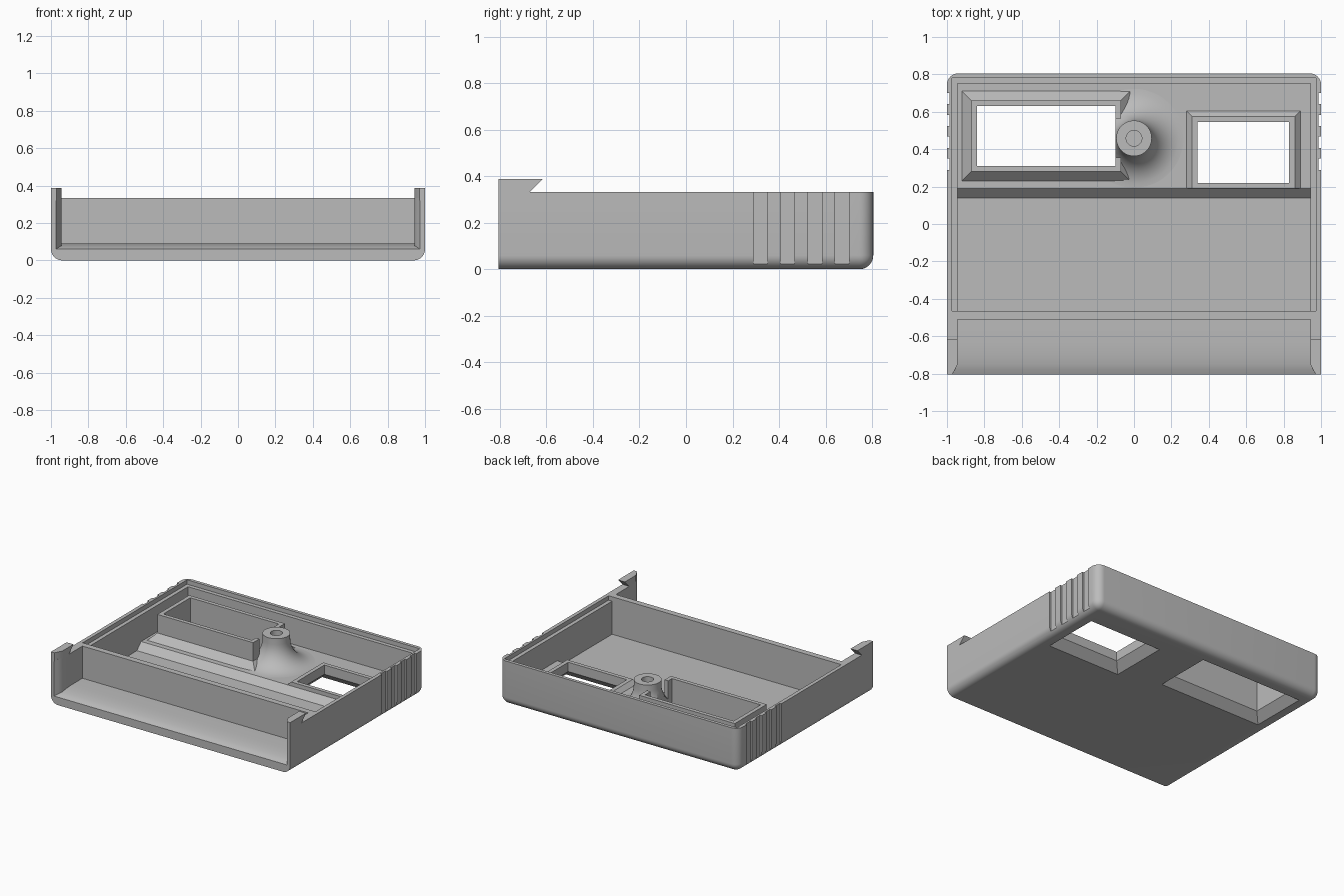
import bpy, bmesh, math
from mathutils import Vector, Matrix

if "Cube" in bpy.data.objects:
    bpy.data.objects.remove(bpy.data.objects["Cube"], do_unlink=True)

grey = bpy.data.materials.new("plain grey plastic")
grey.use_nodes = True
grey.diffuse_color = (0.5, 0.5, 0.5, 1)
grey.node_tree.nodes["Principled BSDF"].inputs["Base Color"].default_value = (0.5, 0.5, 0.5, 1)


def make_object(name, bm):
    bmesh.ops.recalc_face_normals(bm, faces=bm.faces[:])
    mesh = bpy.data.meshes.new(name)
    bm.to_mesh(mesh)
    bm.free()
    mesh.materials.append(grey)
    obj = bpy.data.objects.new(name, mesh)
    bpy.context.collection.objects.link(obj)
    return obj


def loft(name, sections):
    """Closed solid through matching rings of points."""
    bm = bmesh.new()
    rings = [[bm.verts.new(p) for p in ring] for ring in sections]
    n = len(rings[0])
    for a, b in zip(rings, rings[1:]):
        for i in range(n):
            j = (i + 1) % n
            bm.faces.new((a[i], a[j], b[j], b[i]))
    bm.faces.new(rings[0])
    bm.faces.new(rings[-1])
    return make_object(name, bm)


def rect(x0, x1, y0, y1, z, grow=0):
    return [(x0 - grow, y0 - grow, z), (x1 + grow, y0 - grow, z),
            (x1 + grow, y1 + grow, z), (x0 - grow, y1 + grow, z)]


def box(name, x0, x1, y0, y1, z0, z1):
    return loft(name, [rect(x0, x1, y0, y1, z0), rect(x0, x1, y0, y1, z1)])


def side_profile(name, points, x0, x1):
    return loft(name, [[(x, y, z) for y, z in points] for x in (x0, x1)])


def activate(obj):
    bpy.ops.object.select_all(action='DESELECT')
    obj.select_set(True)
    bpy.context.view_layer.objects.active = obj


def cut(obj, cutter):
    """Subtract a cutter, then discard it."""
    mod = obj.modifiers.new("cut", 'BOOLEAN')
    mod.operation = 'DIFFERENCE'
    mod.solver = 'EXACT'
    mod.object = cutter
    activate(obj)
    bpy.ops.object.modifier_apply(modifier=mod.name)
    bpy.data.objects.remove(cutter, do_unlink=True)


# Window openings: x0, x1, y0, y1
LONG = (-0.84, -0.10, 0.31, 0.63)
SHORT = (0.34, 0.83, 0.22, 0.545)
WALL = 0.03
FLOOR, BACK_FLOOR, RIM = 0.05, 0.10, 0.333


def window_cutter(win):
    # Straight throat that flares out through the underside
    return loft("window_cutter", [rect(*win, -0.02, 0.08), rect(*win, 0.06), rect(*win, 0.5)])


# Tray body with rounded underside and back corners
bm = bmesh.new()
bmesh.ops.create_cube(bm, size=1, matrix=Matrix.Translation((0, 0, RIM / 2))
                      @ Matrix.Diagonal((2, 1.61, RIM, 1)))
rounded = []
for e in bm.edges:
    mid = (e.verts[0].co + e.verts[1].co) / 2
    under = mid.z < 0.01 and mid.y > -0.7
    back_corner = abs(mid.x) > 0.9 and mid.y > 0.7 and 0.1 < mid.z < 0.3
    if under or back_corner:
        rounded.append(e)
bmesh.ops.bevel(bm, geom=rounded, offset=0.06, segments=8, profile=0.5, affect='EDGES')
tray = make_object("tray_body", bm)

# Main compartment with the raised rear floor
cut(tray, side_profile("compartment_cutter", [
    (-0.465, 0.5), (-0.465, FLOOR), (0.14, FLOOR), (0.19, BACK_FLOOR),
    (0.75, BACK_FLOOR), (0.75, 0.5)], -0.943, 0.943))
# Ledge inside the rim
cut(tray, box("ledge_cutter", -0.972, 0.972, -0.465, 0.78, 0.30, 0.5))
# Open front pocket with a flared mouth: y, half width, floor height
pocket = [(-0.9, 0.972, 0.06), (-0.805, 0.972, 0.06), (-0.78, 0.957, 0.071),
          (-0.75, 0.943, 0.079), (-0.70, 0.943, 0.086), (-0.64, 0.943, 0.09),
          (-0.51, 0.943, 0.09)]
cut(tray, loft("pocket_cutter", [
    [(-w, y, z), (w, y, z), (w, y, 0.5), (-w, y, 0.5)] for y, w, z in pocket]))
for win in (LONG, SHORT):
    cut(tray, window_cutter(win))
# Finger grip grooves on both sides
for side in (-1, 1):
    for i in range(4):
        y = 0.32 + i * 0.117
        x0, x1 = sorted((side * 0.987, side * 1.1))
        cut(tray, box("grip_cutter", x0, x1, y - 0.03, y + 0.03, 0.02, 0.5))

# Catch hooks on the front ends of the side walls
hooks = []
for label, side in (("left", 1), ("right", -1)):
    hooks.append(side_profile(label + "_catch_hook", [
        (-0.805, 0.32), (-0.67, 0.32), (-0.67, RIM), (-0.617, 0.387), (-0.805, 0.387)],
        side * 0.943, side))
    # Mouth flare continues up the hook
    wedge = [(side * 0.972, -0.806), (side * 0.943, -0.75), (side * 0.9, -0.75), (side * 0.9, -0.806)]
    cut(hooks[-1], loft("flare_cutter", [[(x, y, z) for x, y in wedge] for z in (0.2, 0.5)]))

# Tall frame round the long window, chamfered at its foot
long_frame = loft("long_window_frame", [
    rect(*LONG, 0.05, WALL + 0.05), rect(*LONG, BACK_FLOOR, WALL + 0.05),
    rect(*LONG, BACK_FLOOR + 0.05, WALL), rect(*LONG, 0.29, WALL)])
cut(long_frame, window_cutter(LONG))
cut(long_frame, box("notch_cutter", -0.12, 0.1, 0.355, 0.565, 0.15, 0.5))

# Low frame round the short window, ending at the floor step
short_frame = loft("short_window_frame", [
    rect(*SHORT, 0.07, WALL + 0.03), rect(*SHORT, BACK_FLOOR, WALL + 0.03),
    rect(*SHORT, BACK_FLOOR + 0.03, WALL)])
cut(short_frame, window_cutter(SHORT))
cut(short_frame, box("step_cutter", 0, 1, 0, 0.19, 0, 0.5))

# Screw boss: lathed flared post with a blind hole
R, NECK = 0.17, 0.095
profile = [(0.0, 0.13), (0.042, 0.13), (0.042, 0.315), (NECK, 0.315)]
for i in range(11):
    a = math.pi / 2 * i / 10
    profile.append((NECK + R * (1 - math.cos(a)), BACK_FLOOR + R * (1 - math.sin(a))))
profile.append((NECK + R, 0.08))
profile.append((0.0, 0.08))
# The arc runs from the wide foot to the neck, so order it by radius
profile = [(r, z) for r, z in profile[:4]] + [
    (NECK + R * (1 - math.cos(math.pi / 2 * i / 10)),
     BACK_FLOOR + R * (1 - math.sin(math.pi / 2 * i / 10))) for i in range(11)] + profile[-2:]
bm = bmesh.new()
verts = [bm.verts.new((r, 0, z)) for r, z in profile]
edges = [bm.edges.new(pair) for pair in zip(verts, verts[1:])]
bmesh.ops.spin(bm, geom=verts + edges, cent=(0, 0, 0), axis=(0, 0, 1),
               angle=2 * math.pi, steps=48)
bmesh.ops.remove_doubles(bm, verts=bm.verts[:], dist=0.0005)
bmesh.ops.translate(bm, verts=bm.verts[:], vec=Vector((0, 0.458, 0)))
boss = make_object("screw_boss", bm)
cut(boss, window_cutter(LONG))

for obj in [tray, long_frame, short_frame, boss] + hooks:
    activate(obj)
    bpy.ops.object.shade_smooth_by_angle(angle=math.radians(30))
